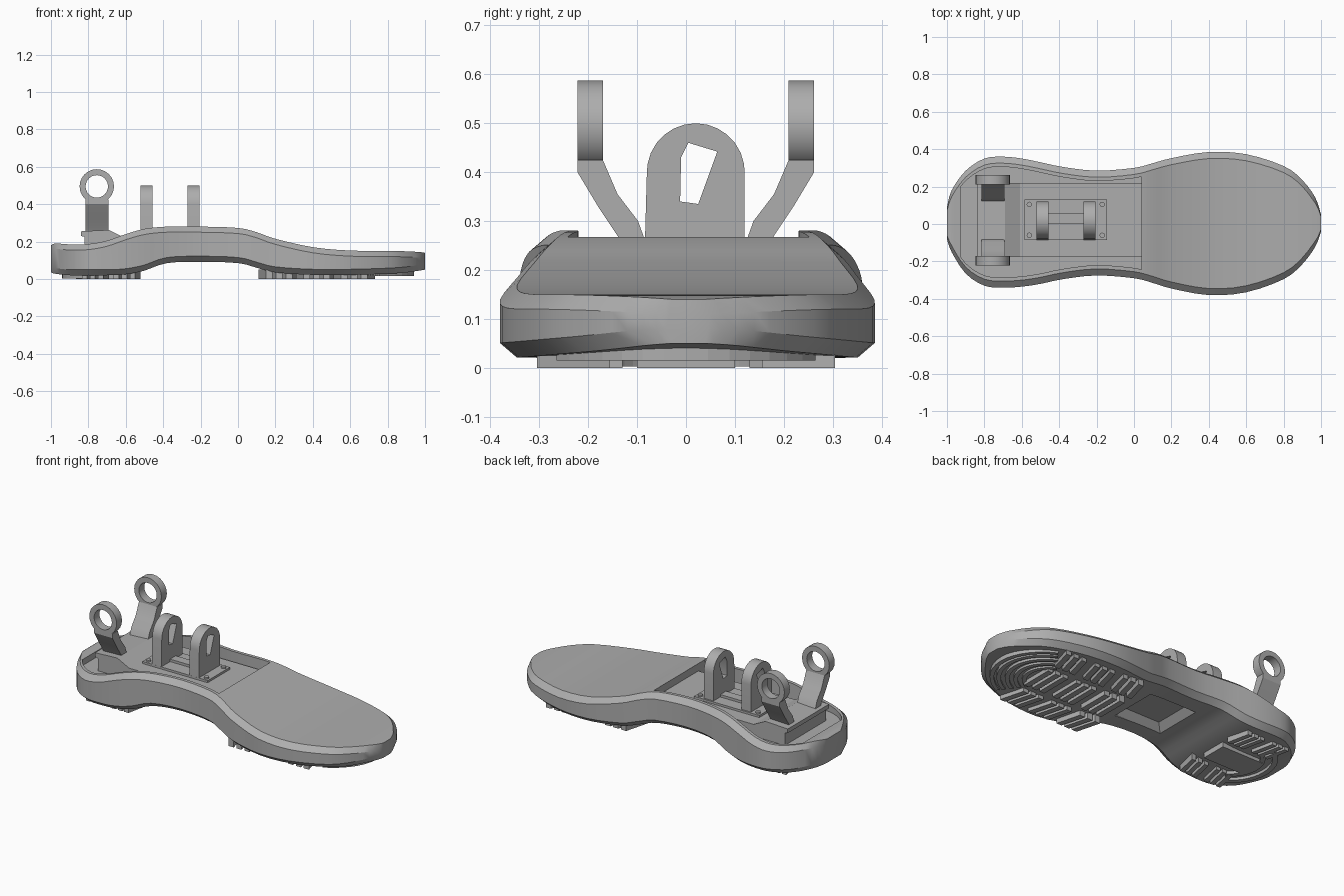
import bpy, math
from mathutils import Matrix

cube = bpy.data.objects.get("Cube")
if cube:
    bpy.data.objects.remove(cube)

grey = bpy.data.materials.new("plain grey")
grey.use_nodes = True
grey.diffuse_color = (0.42, 0.42, 0.42, 1)
grey.node_tree.nodes["Principled BSDF"].inputs["Base Color"].default_value = grey.diffuse_color

CY = 0.02  # centre line of the hardware


def activate(ob):
    bpy.ops.object.select_all(action="DESELECT")
    ob.select_set(True)
    bpy.context.view_layer.objects.active = ob


def make(name, verts, faces):
    me = bpy.data.meshes.new(name)
    me.from_pydata(verts, [], faces)
    me.materials.append(grey)
    ob = bpy.data.objects.new(name, me)
    bpy.context.collection.objects.link(ob)
    activate(ob)
    bpy.ops.object.mode_set(mode="EDIT")
    bpy.ops.mesh.select_all(action="SELECT")
    bpy.ops.mesh.normals_make_consistent(inside=False)
    bpy.ops.object.mode_set(mode="OBJECT")
    return ob


def smooth(ob, angle=30):
    activate(ob)
    bpy.ops.object.shade_smooth_by_angle(angle=math.radians(angle))


def prisms(name, polys, lo, hi, axis="z"):
    """Extrude flat polygons along one axis, all in one object."""
    place = {"x": lambda a, b, h: (h, a, b),
             "y": lambda a, b, h: (a, h, b),
             "z": lambda a, b, h: (a, b, h)}[axis]
    verts, faces = [], []
    for poly in polys:
        n, s = len(poly), len(verts)
        verts += [place(a, b, h) for h in (lo, hi) for a, b in poly]
        faces += [[s + i for i in range(n)], [s + n + i for i in reversed(range(n))]]
        faces += [[s + i, s + n + i, s + n + (i + 1) % n, s + (i + 1) % n] for i in range(n)]
    return make(name, verts, faces)


def rect(x0, x1, y0, y1):
    return [(x0, y0), (x1, y0), (x1, y1), (x0, y1)]


def arc(cx, cy, r, a0, a1, n=12, squash=1):
    return [(cx + r * math.cos(a), cy + squash * r * math.sin(a))
            for a in (math.radians(a0 + (a1 - a0) * i / n) for i in range(n + 1))]


def holed_plate(name, loops, thickness, matrix):
    """Flat plate with holes, from closed outlines."""
    cu = bpy.data.curves.new(name, "CURVE")
    cu.dimensions, cu.fill_mode, cu.extrude = "2D", "BOTH", thickness / 2
    for loop in loops:
        sp = cu.splines.new("POLY")
        sp.points.add(len(loop) - 1)
        for p, (a, b) in zip(sp.points, loop):
            p.co = (a, b, 0, 1)
        sp.use_cyclic_u = True
    cu.materials.append(grey)
    ob = bpy.data.objects.new(name, cu)
    bpy.context.collection.objects.link(ob)
    ob.matrix_world = matrix
    activate(ob)
    bpy.ops.object.convert(target="MESH")
    smooth(bpy.context.object)


def cut(ob, cutter):
    mod = ob.modifiers.new("cut", "BOOLEAN")
    mod.operation, mod.object, mod.solver = "DIFFERENCE", cutter, "EXACT"
    activate(ob)
    bpy.ops.object.modifier_apply(modifier=mod.name)
    bpy.data.objects.remove(cutter)


# Sole stations: x, left edge, right edge, bottom, top
STATIONS = [
    (-1, .09, -.08, .035, .18), (-.975, .18, -.15, .028, .19), (-.9, .285, -.265, .02, .185),
    (-.8, .35, -.33, .02, .187), (-.7, .36, -.34, .02, .205), (-.6, .35, -.335, .025, .24),
    (-.5, .33, -.32, .045, .268), (-.38, .305, -.295, .085, .28), (-.2, .285, -.275, .092, .28),
    (0, .3, -.29, .085, .273), (.1, .325, -.315, .06, .25), (.2, .352, -.345, .035, .215),
    (.4, .385, -.38, .022, .17), (.6, .373, -.365, .022, .152), (.8, .31, -.295, .028, .15),
    (.9, .235, -.215, .035, .148), (.97, .14, -.12, .045, .144), (1, .05, -.04, .05, .14)]


def spline(table, steps=3):
    out = []
    for i in range(len(table) - 1):
        p0, p1, p2, p3 = (table[max(0, min(len(table) - 1, i + k))] for k in (-1, 0, 1, 2))
        for s in range(steps):
            t = s / steps
            out.append([b + t / 2 * (c - a + t * (2 * a - 5 * b + 4 * c - d
                        + t * (3 * b - a - 3 * c + d))) for a, b, c, d in zip(p0, p1, p2, p3)])
    return out + [list(table[-1])]


rows = spline(STATIONS)
verts, faces = [], []
for x, l, r, zb, zt in rows:
    k = min(1, (l - r) / 0.3)
    i, j = 0.035 * k, 0.03
    verts += [(x, y, z) for y, z in (
        (r + i, zb), (l - i, zb), (l, zb + j), (l, zt - j),
        (l - i, zt), (r + i, zt), (r, zt - j), (r, zb + j))]
for s in range(len(rows) - 1):
    for k in range(8):
        a, b = s * 8 + k, s * 8 + (k + 1) % 8
        faces.append((a, b, b + 8, a + 8))
faces += [tuple(range(8)), tuple(len(verts) - 8 + k for k in range(8))]
sole = make("sole", verts, faces)

# Heel well and arch recess
inner = [row for row in rows if -0.94 < row[0] < 0.05]
outline = [(x, l - .055) for x, l, *_ in inner] + [(x, r + .055) for x, _, r, *_ in reversed(inner)]
cut(sole, prisms("well_cutter", [outline], .15, .5))
recess = make("recess_cutter",
              [(x * w - .15, y * w, z) for w, z in ((1, -.05), (1, .09), (.75, .13))
               for x, y in ((-.16, -.15), (.16, -.15), (.16, .15), (-.16, .15))],
              [(0, 1, 2, 3), (8, 9, 10, 11)] + [(r + k, r + (k + 1) % 4, r + 4 + (k + 1) % 4, r + 4 + k)
                                               for r in (0, 4) for k in range(4)])
cut(sole, recess)
smooth(sole, 25)

# Mounting bed: raised heel block sloping down to a flat floor
bed = [(-.82, .14), (-.82, .225), (-.84, .23), (-.84, .255), (-.69, .262), (-.61, .222), (.048, .222), (.048, .14)]
prisms("mounting_bed", [bed], CY - .197, CY + .2, "y")

# Lug base plate with ridge and bolts
prisms("base_plate", [rect(-.585, -.145, CY - .105, CY + .11)], .21, .235)
prisms("plate_ridge", [rect(-.46, -.27, CY - .02, CY + .035)], .23, .25)
bolts = [arc(x, CY + y, .014, 0, 330, 11) for x in (-.56, -.17) for y in (-.08, .085)]
prisms("plate_bolts", bolts, .23, .245)

# Pair of lugs with slanted slots
lug = [(-.105, .22), (.1, .22), (.1, .4)] + arc(0, .4, .1, 10, 170) + [(-.1, .4)]
slot = [(-.032, .34), (.005, .335), (.044, .442), (-.015, .46), (-.03, .43)]
to_yz = Matrix(((0, 0, 1, 0), (1, 0, 0, CY), (0, 1, 0, 0), (0, 0, 0, 1)))
for name, x in (("rear_lug", -.49), ("front_lug", -.237)):
    holed_plate(name, [lug, slot], .064, Matrix.Translation((x, 0, 0)) @ to_yz)

# Ankle bracket: two bent straps, each with a ring on top
to_xz = Matrix(((1, 0, 0, -.755), (0, 0, -1, 0), (0, 1, 0, 0), (0, 0, 0, 1)))
strap = [(.1, .25), (.118, .3), (.16, .355), (.19, .425), (.242, .425), (.242, .4), (.2, .33), (.16, .27), (.15, .25)]
for side, s in (("left", 1), ("right", -1)):
    ob = prisms(side + "_strap", [[(CY + s * y, z) for y, z in strap]], -.815, -.692, "x")
    smooth(ob)
    ring = [arc(0, .495, r, 0, 345, 23) for r in (.092, .06)]
    holed_plate(side + "_ring", ring, .052, Matrix.Translation((0, CY + s * .216, 0)) @ to_xz)

# Tread: curved toe and heel bars
def band(cx, r, a0, a1, width, squash):
    return arc(cx, 0, r, a0, a1, 14, squash) + arc(cx, 0, r - width, a1, a0, 14, squash)


prisms("toe_tread", [band(.55, r, -58, 58, .025, .8) for r in (.2, .25, .3, .35, .39)], .015, .05)
prisms("heel_tread", [band(-.66, r, 125, 235, .03, .95) for r in (.28, .21)], .003, .04)

# Tread: groups of slanted bars under the ball and heel
def group(cx, cy, length, width, slant, count=3):
    pitch = length / count
    bars = []
    for k in range(count):
        x = cx - length / 2 + k * pitch
        bars.append([(x, cy - width / 2), (x + pitch * .65, cy - width / 2),
                     (x + pitch * .65 + slant, cy + width / 2), (x + slant, cy + width / 2)])
    return bars


ball = [b for x in (.23, .43, .63) for y, w in ((-.23, .15), (0, .2), (.23, .15))
        for b in group(x, y, .16, w, .04 * (y > 0) - .04 * (y < 0))]
prisms("ball_tread", ball, 0, .05)
heel = [b for x in (-.77, -.6) for y in (-.2, .2) for b in group(x, y, .13, .14, .03 if y < 0 else -.03)]
prisms("heel_bars", heel + [rect(-.84, -.56, -.08, .08)], 0, .05)
